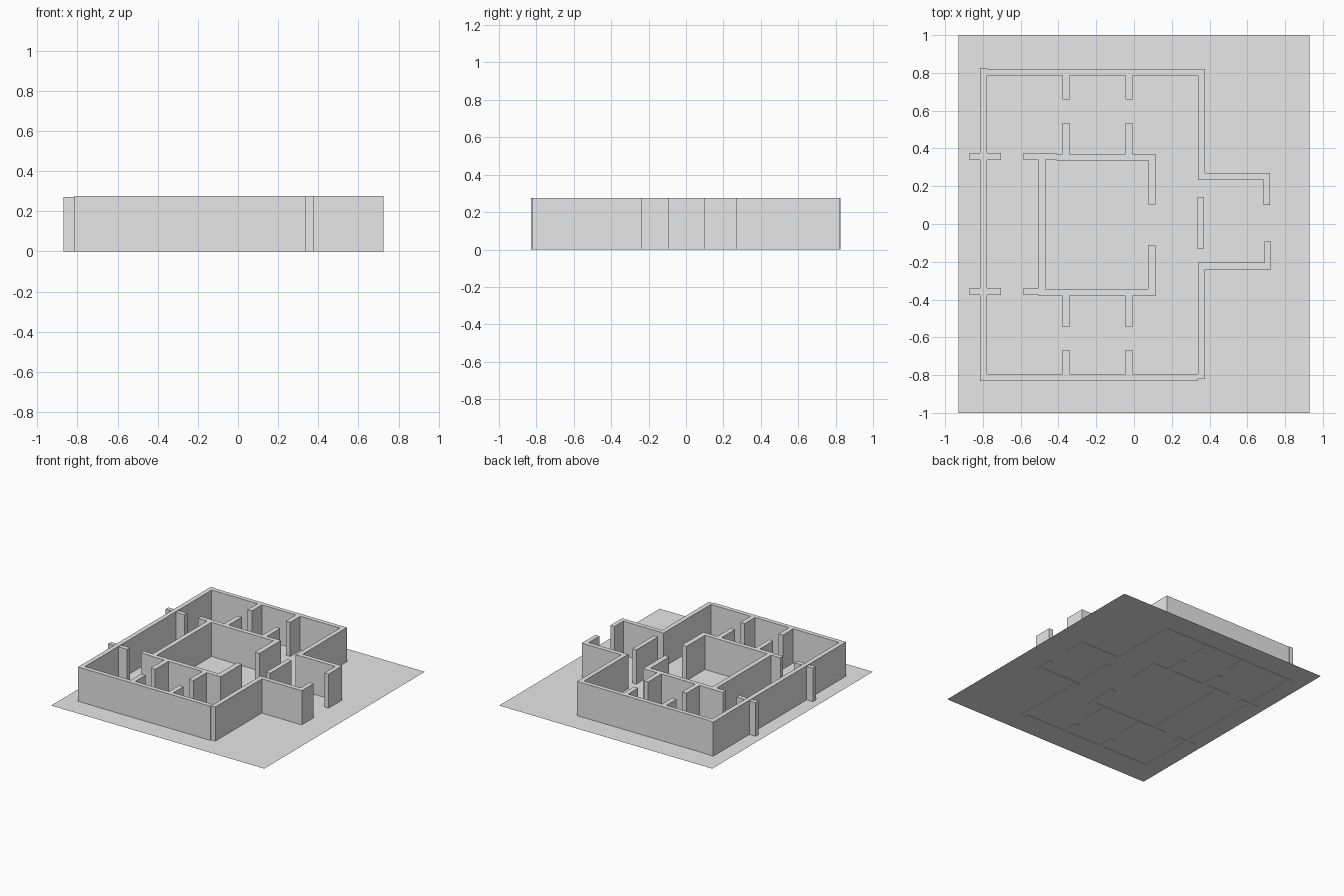
import bpy
import bmesh

default = bpy.data.objects.get("Cube")
if default:
    bpy.data.objects.remove(default, do_unlink=True)

TOP = 0.275      # wall height
GROUND = 0.005   # walls reach slightly below the ground sheet
T = 0.036        # wall thickness

grey = bpy.data.materials.new("light grey")
grey.use_nodes = True
grey.diffuse_color = (0.8, 0.8, 0.8, 1)
grey.node_tree.nodes["Principled BSDF"].inputs["Base Color"].default_value = (0.8, 0.8, 0.8, 1)


def add_object(name, bm):
    mesh = bpy.data.meshes.new(name)
    bm.to_mesh(mesh)
    bm.free()
    mesh.materials.append(grey)
    obj = bpy.data.objects.new(name, mesh)
    bpy.context.collection.objects.link(obj)
    return obj


def wall(name, x0, x1, y0, y1, top=TOP):
    """Upright box between two plan corners."""
    bm = bmesh.new()
    bmesh.ops.create_cube(bm, size=1)
    for v in bm.verts:
        v.co = (x1 if v.co.x > 0 else x0,
                y1 if v.co.y > 0 else y0,
                top if v.co.z > 0 else 0)
    return add_object(name, bm)


# Ground sheet
bm = bmesh.new()
bmesh.ops.create_grid(bm, x_segments=1, y_segments=1, size=1)
for v in bm.verts:
    v.co.x *= 0.93
    v.co.z = GROUND
add_object("ground_sheet", bm)

# Outer walls
wall("outer_wall_west", -0.815, -0.815 + T, -0.795, 0.825)
wall("outer_wall_back", -0.815 + T, 0.34, 0.785, 0.82)
wall("outer_wall_front", -0.815, 0.34, -0.83, -0.795)
wall("outer_wall_east_back", 0.34, 0.34 + T, 0.27, 0.82)
wall("outer_wall_east_front", 0.34, 0.34 + T, -0.82, -0.24)

# Entrance porch with a screen wall in its mouth
wall("porch_wall_back", 0.34, 0.72, 0.234, 0.27)
wall("porch_return_back", 0.685, 0.72, 0.10, 0.234)
wall("porch_wall_front", 0.34, 0.725, -0.24, -0.205)
wall("porch_return_front", 0.69, 0.725, -0.205, -0.093)
wall("screen_wall", 0.335, 0.371, -0.13, 0.14)

# Inner court
wall("court_wall_back", -0.41, 0.115, 0.335, 0.371)
wall("court_wall_front", -0.505, 0.115, -0.38, -0.344)
wall("court_wall_west", -0.505, -0.468, -0.344, 0.338)
wall("court_return_back", 0.075, 0.115, 0.102, 0.335)
wall("court_return_front", 0.075, 0.115, -0.344, -0.115)
wall("court_spur_back", -0.585, -0.41, 0.338, 0.375)
wall("court_spur_front", -0.585, -0.505, -0.375, -0.34)

# Short piers crossing the west wall
for side, y in (("back", 0.357), ("front", -0.357)):
    wall("cross_pier_" + side, -0.87, -0.705, y - T / 2, y + T / 2, TOP - 0.005)

# Room partitions, each split by a doorway
for place, x in (("west", -0.36), ("east", -0.026)):
    a, b = x - 0.019, x + 0.019
    wall("partition_back_outer_" + place, a, b, 0.66, 0.785)
    wall("partition_back_inner_" + place, a, b, 0.371, 0.535)
    wall("partition_front_inner_" + place, a, b, -0.545, -0.38)
    wall("partition_front_outer_" + place, a, b, -0.795, -0.667)
